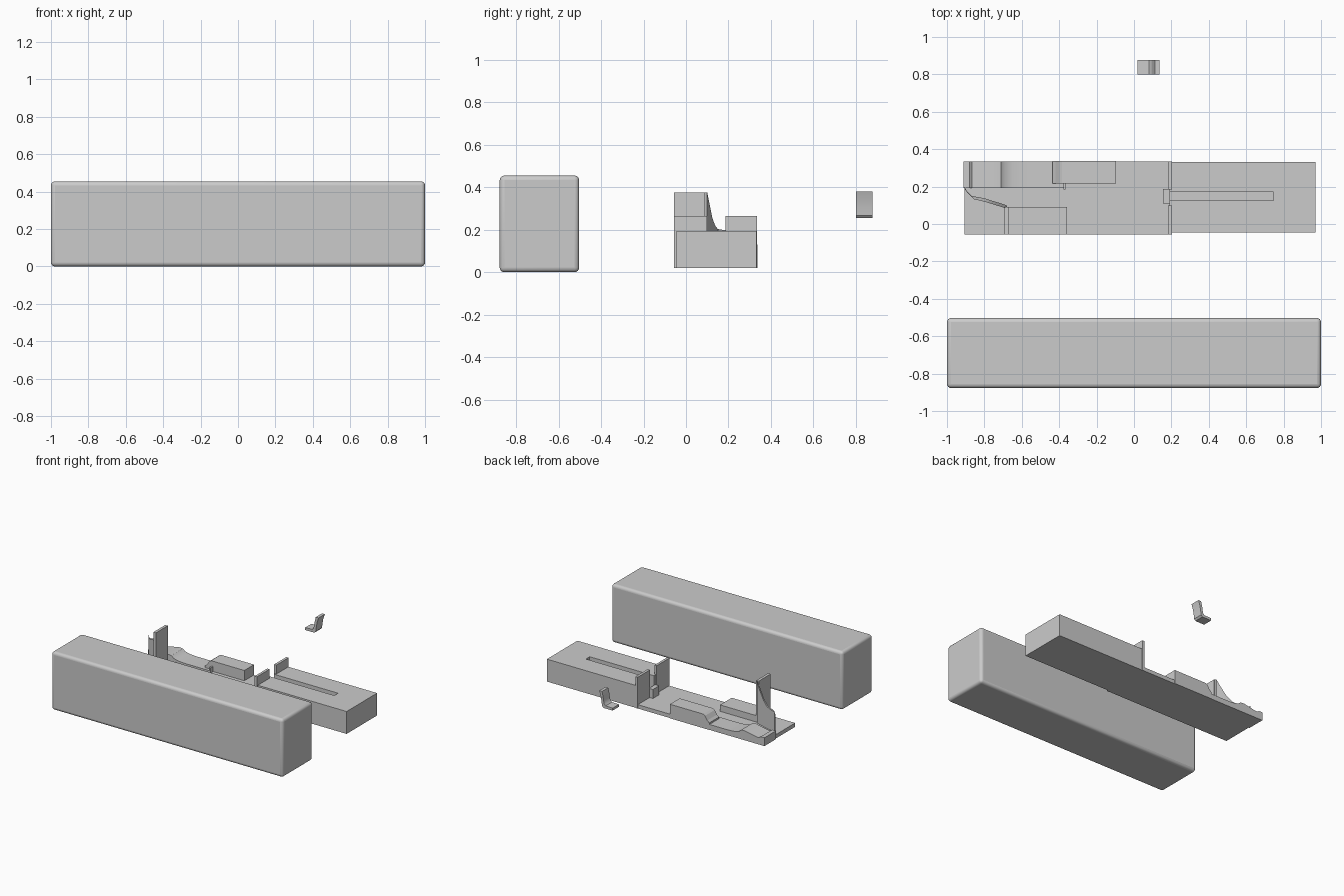
import bpy, bmesh

if "Cube" in bpy.data.objects:
    bpy.data.objects.remove(bpy.data.objects["Cube"])


def add_mesh(name, bm):
    bmesh.ops.recalc_face_normals(bm, faces=bm.faces)
    me = bpy.data.meshes.new(name)
    bm.to_mesh(me)
    bm.free()
    ob = bpy.data.objects.new(name, me)
    bpy.context.collection.objects.link(ob)
    return ob


def box(name, x, y, z):
    bm = bmesh.new()
    bmesh.ops.create_cube(bm, size=1)
    for v in bm.verts:
        v.co = [a + (c + 0.5) * (b - a) for c, (a, b) in zip(v.co, (x, y, z))]
    return add_mesh(name, bm)


def profile_xz(name, pts, y0, y1):
    """Closed side profile extruded along y."""
    bm = bmesh.new()
    face = bm.faces.new([bm.verts.new((x, y0, z)) for x, z in pts])
    ext = bmesh.ops.extrude_face_region(bm, geom=[face])
    for v in ext["geom"]:
        if isinstance(v, bmesh.types.BMVert):
            v.co.y = y1
    return add_mesh(name, bm)


def smooth(ob):
    bpy.ops.object.select_all(action='DESELECT')
    ob.select_set(True)
    bpy.context.view_layer.objects.active = ob
    bpy.ops.object.shade_smooth_by_angle(angle=0.6)


# Outer case with softened edges
case = box("outer_case", (-1, 1), (-0.877, -0.503), (0, 0.455))
bev = case.modifiers.new("soft_edges", 'BEVEL')
bev.width = 0.022
bev.segments = 4
smooth(case)

# Thin tray under the mechanism
box("tray_base", (-0.905, 0.19), (-0.055, 0.333), (0.02, 0.05))

# Solid end block with a long slot in its top
block = box("slotted_block", (0.19, 0.97), (-0.045, 0.332), (0.02, 0.195))
cutter = box("slot_cutter", (0.1, 0.745), (0.125, 0.172), (0.022, 0.3))
cutter.hide_render = True
cutter.hide_set(True)
cut = block.modifiers.new("slot", 'BOOLEAN')
cut.operation = 'DIFFERENCE'
cut.object = cutter
cut.solver = 'EXACT'

# Two upright walls beside the slot, and the stop between them
for name, y in (("front_guide_wall", (-0.057, 0.10)), ("rear_guide_wall", (0.185, 0.335))):
    box(name, (0.183, 0.203), y, (0.02, 0.265))
box("slot_stop", (0.155, 0.19), (0.11, 0.187), (0.04, 0.12))

# Contoured rail at the rear of the tray
rail = profile_xz("contoured_rail", [
    (-0.912, 0.02), (-0.912, 0.085), (-0.88, 0.085), (-0.865, 0.073),
    (-0.84, 0.075), (-0.74, 0.095), (-0.71, 0.092), (-0.69, 0.075),
    (-0.65, 0.066), (-0.60, 0.062), (-0.37, 0.062), (-0.37, 0.02)], 0.192, 0.335)
smooth(rail)

# Raised rear lump with sloping end
profile_xz("rear_pad", [
    (-0.437, 0.02), (-0.437, 0.075), (-0.42, 0.09), (-0.40, 0.12),
    (-0.385, 0.13), (-0.097, 0.13), (-0.097, 0.02)], 0.217, 0.337)
box("rail_pin", (-0.378, -0.366), (0.185, 0.22), (0.02, 0.09))

# Front pad with the tall upright plate
box("front_pad", (-0.69, -0.357), (-0.055, 0.09), (0.02, 0.10))
box("tall_plate", (-0.692, -0.67), (-0.057, 0.09), (0.02, 0.375))

# Angled wing wall sweeping down from the plate: inner x, y and top height
path = [(-0.675, 0.08, 0.375), (-0.71, 0.092, 0.315), (-0.75, 0.104, 0.255),
        (-0.79, 0.117, 0.22), (-0.86, 0.14, 0.203), (-0.90, 0.18, 0.197),
        (-0.905, 0.195, 0.195)]
bm = bmesh.new()
rings = []
for x, y, top in path:
    a, b = (x, y), (x - 0.007, y + 0.02)
    if x < -0.85:
        a, b = (x + 0.006, y - 0.008), (x - 0.008, y + 0.01)
    rings.append([bm.verts.new((p[0], p[1], z)) for p, z in
                  ((a, 0.03), (b, 0.03), (b, top), (a, top))])
for r, s in zip(rings, rings[1:]):
    for i in range(4):
        j = (i + 1) % 4
        bm.faces.new((r[i], r[j], s[j], s[i]))
bm.faces.new(rings[0])
bm.faces.new(rings[-1])
smooth(add_mesh("wing_wall", bm))

# Loose L-shaped thumb catch
catch = profile_xz("thumb_catch", [
    (0.02, 0.255), (0.10, 0.255), (0.112, 0.268), (0.116, 0.30), (0.123, 0.34),
    (0.136, 0.38), (0.112, 0.38), (0.102, 0.34), (0.098, 0.31), (0.092, 0.287),
    (0.08, 0.276), (0.02, 0.274)], 0.80, 0.877)
smooth(catch)
